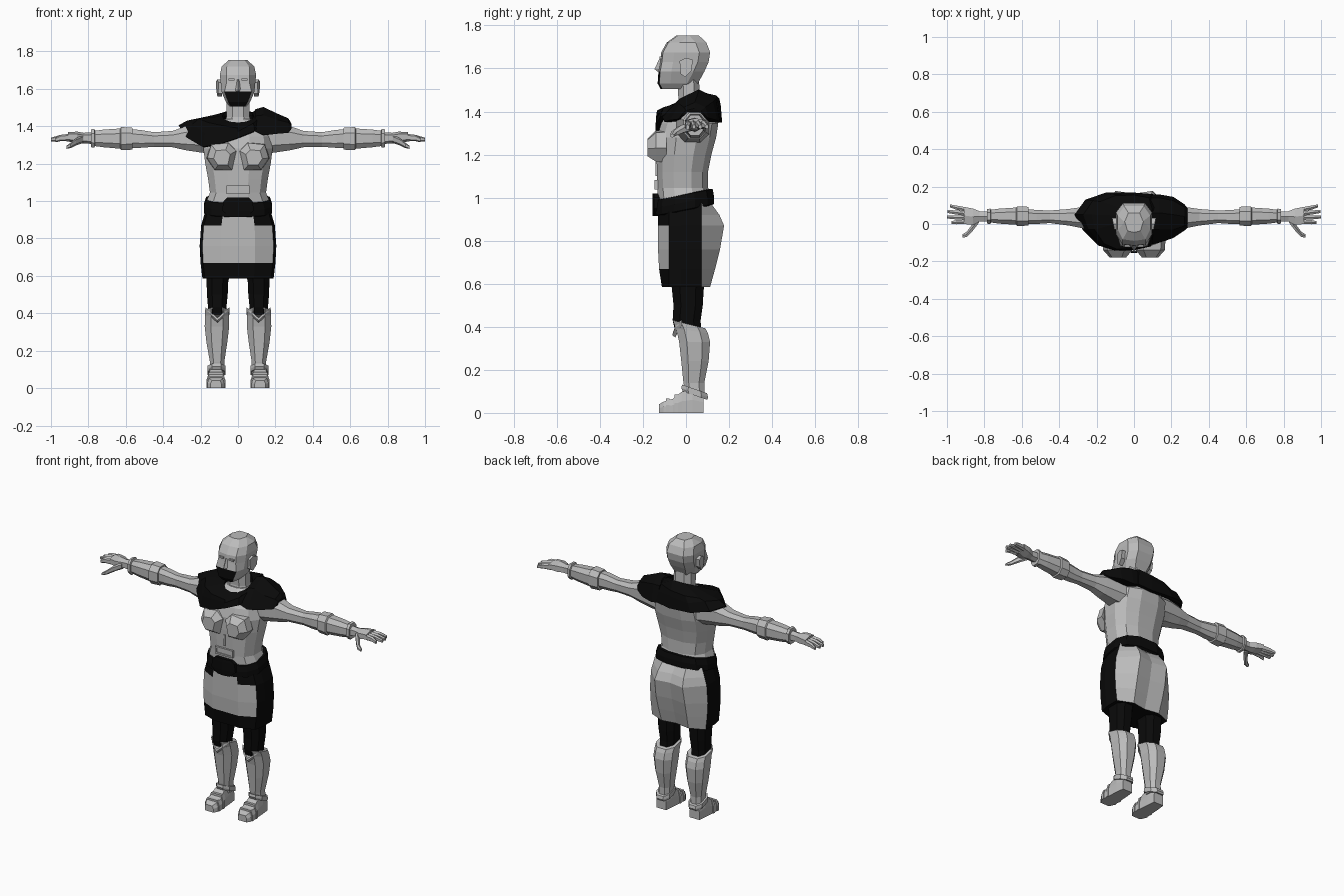
import bpy, bmesh, math
from mathutils import Vector


def material(name, value):
    m = bpy.data.materials.new(name)
    m.diffuse_color = (value, value, value, 1)
    return m


GREY = material("light_grey", 0.5)
BLACK = material("black_cloth", 0.003)


def loft(name, rings, mat=GREY, caps=True, rule=None):
    """Skin a list of closed rings; rule(centre, normal) picks black faces."""
    bm = bmesh.new()
    rows = [[bm.verts.new(p) for p in r] for r in rings]
    n = len(rows[0])
    for a, b in zip(rows, rows[1:]):
        for i in range(n):
            bm.faces.new((a[i], a[(i + 1) % n], b[(i + 1) % n], b[i]))
    if caps:
        bm.faces.new(rows[0][::-1])
        bm.faces.new(rows[-1])
    bmesh.ops.recalc_face_normals(bm, faces=bm.faces)
    me = bpy.data.meshes.new(name)
    me.materials.append(mat)
    if rule:
        me.materials.append(BLACK)
        for f in bm.faces:
            f.material_index = int(rule(f.calc_center_median(), f.normal))
    bm.to_mesh(me)
    bm.free()
    ob = bpy.data.objects.new(name, me)
    bpy.context.collection.objects.link(ob)
    return ob


def oval(n, power=0.8):
    """Unit rounded-square outline."""
    pts = []
    for i in range(n):
        a = 2 * math.pi * (i + 0.5) / n
        c, s = math.cos(a), math.sin(a)
        k = max(abs(c), abs(s))
        pts.append((math.copysign(abs(c) ** power, c), math.copysign(abs(s) ** power, s)))
    m = max(abs(p[0]) for p in pts)
    return [(x / m, y / m) for x, y in pts]


def zring(z, x0, x1, y0, y1, n=8, slope=0):
    cx, cy, rx, ry = (x0 + x1) / 2, (y0 + y1) / 2, (x1 - x0) / 2, (y1 - y0) / 2
    return [(cx + rx * u, cy + ry * v, z + slope * (cy + ry * v)) for u, v in oval(n)]


def xring(x, y0, y1, z0, z1, n=8):
    cy, cz, ry, rz = (y0 + y1) / 2, (z0 + z1) / 2, (y1 - y0) / 2, (z1 - z0) / 2
    return [(x, cy + ry * u, cz + rz * v) for u, v in oval(n)]


def half(points, z):
    """Close a half outline (first and last points on the centre line)."""
    return [(x, y, z) for x, y in points] + [(-x, y, z) for x, y in points[-2:0:-1]]


def box(name, x0, x1, y0, y1, z0, z1, mat=GREY):
    sq = [(x0, y0), (x1, y0), (x1, y1), (x0, y1)]
    return loft(name, [[(x, y, z) for x, y in sq] for z in (z0, z1)], mat)


# Head with a dark covering on the mouth and chin
head = []
for z, yf, yb, wf, w in [(1.505, -.118, .03, .036, .045), (1.53, -.132, .055, .052, .065),
                         (1.585, -.128, .085, .072, .088), (1.63, -.12, .105, .062, .092),
                         (1.675, -.115, .112, .062, .097), (1.72, -.09, .095, .06, .087),
                         (1.753, -.045, .06, .035, .05)]:
    head.append(half([(0, yf), (wf, yf + .008), (w, yf + .06), (w, yb - .05), (w * .6, yb), (0, yb)], z))
loft("head", head, rule=lambda c, n: c.z < 1.58 and c.y < -.1 and n.y < -.5)
loft("neck", [zring(1.38, -.075, .075, -.05, .08), zring(1.45, -.062, .062, -.035, .065),
              zring(1.56, -.06, .06, -.04, .06)])
loft("nose", [half([(0, -.132), (.016, -.12), (0, -.11)], 1.585),
              half([(0, -.146), (.016, -.12), (0, -.11)], 1.597),
              half([(0, -.122), (.008, -.113), (0, -.1)], 1.65)])
for s, side in ((1, "left"), (-1, "right")):
    # Ears and eyelids
    ear = [(-.03, 1.635), (.0, 1.65), (.032, 1.64), (.025, 1.59), (-.005, 1.56), (-.025, 1.575)]
    loft("ear_" + side, [[(s * .085, y, z) for y, z in ear],
                         [(s * (.105 + .2 * (y + .03)), y, z) for y, z in ear]])
    box("eyelid_" + side, min(s * .02, s * .052), max(s * .02, s * .052), -.124, -.112, 1.645, 1.655)

# Torso
loft("torso", [zring(z, -w, w, a, b, 12) for z, w, a, b in [
    (.96, .165, -.125, .115), (1.0, .168, -.13, .115), (1.045, .15, -.133, .103),
    (1.12, .16, -.135, .102), (1.2, .175, -.137, .118), (1.28, .185, -.135, .14),
    (1.345, .175, -.115, .15), (1.4, .13, -.08, .125), (1.44, .07, -.045, .075)]])
# Chest plates
for s, side in ((1, "left"), (-1, "right")):
    outline = [(.006, 1.27), (.05, 1.315), (.145, 1.305), (.168, 1.23), (.125, 1.165), (.03, 1.165)]
    rings = []
    for y, k in ((-.09, 1), (-.14, .96), (-.178, .55)):
        rings.append([(s * (.085 + (x - .085) * k), y, 1.225 + (z - 1.225) * k) for x, z in outline])
    loft("chest_plate_" + side, rings)
# Buckle frame
for z in (1.042, 1.078):
    box("buckle_bar", -.062, .062, -.146, -.125, z - .005, z + .005)
for x in (-.057, .057):
    box("buckle_side", x - .005, x + .005, -.146, -.125, 1.042, 1.078)
box("buckle_plate", -.055, .055, -.14, -.12, 1.045, 1.075)
box("stomach_ridge", -.006, .006, -.142, -.12, 1.1, 1.17)

# Skirt with pale front and back panels on dark cloth
skirt = []
for z, w, yf, yb in [(.585, .19, -.112, .112), (.668, .2, -.125, .135), (.76, .205, -.13, .158),
                     (.87, .197, -.13, .177), (.92, .182, -.13, .155), (.975, .165, -.125, .115)]:
    skirt.append(half([(0, yf), (.45 * w, yf), (.93 * w, -.08), (w, -.02), (w, .072),
                       (.5 * w, yb), (0, yb - .015)], z))


def skirt_rule(c, n):
    front = c.y < -.09 and .668 < c.z < .92 and not (c.z > .88 and abs(c.x) > .1)
    back = c.y > .08 and c.z < .95
    return not (front or back)


loft("skirt", skirt, rule=skirt_rule)
loft("belt", [zring(z, -w, w, a, b, 12, .2) for z, w, a, b in [
    (.94, .172, -.13, .12), (.945, .183, -.14, .13), (.98, .182, -.142, .13),
    (1.015, .17, -.138, .124), (1.018, .155, -.12, .11)]], BLACK)
loft("belt_knot", [half([(0, -.155), (w, -.148), (w, -.11), (0, -.1)], z)
                   for z, w in ((.915, .045), (.95, .085), (1.0, .078), (1.02, .055))], BLACK)

for s, side in ((1, "left"), (-1, "right")):
    def mirror(rings):
        return [[(s * x, y, z) for x, y, z in r] for r in rings]

    # Dark trousers
    loft("trouser_leg_" + side, mirror([zring(z, a, b, c, d) for z, a, b, c, d in [
        (.72, .015, .18, -.08, .1), (.57, .052, .168, -.065, .082), (.5, .055, .166, -.058, .078),
        (.43, .062, .16, -.062, .068), (.38, .065, .16, -.05, .07)]]), BLACK)
    # Shin guard with a lip at the knee and a cuff at the ankle
    loft("shin_guard_" + side, mirror([zring(z, a, b, c, d, 8, k) for z, a, b, c, d, k in [
        (.075, .075, .152, .0, .085, 0), (.14, .073, .15, -.012, .085, 0), (.24, .058, .168, -.022, .105, 0),
        (.33, .047, .178, -.032, .112, 0), (.385, .048, .176, -.045, .102, -.15),
        (.415, .046, .176, -.06, .09, -.25)]]))
    loft("knee_lip_" + side, mirror([[(.11 + x, y, z + .9 * abs(x)) for x, y in
         ((-.064, -.02), (-.035, yf + .012), (0, yf), (.035, yf + .012), (.064, -.02), (0, .0))]
         for z, yf in ((.35, -.05), (.362, -.064), (.375, -.06))]))
    loft("ankle_cuff_" + side, mirror([zring(z, .068, .162, a, b, 8, -.35) for z, a, b in [
        (.095, -.015, .098), (.108, -.022, .103), (.125, -.018, .098)]]))
    # Foot
    foot = []
    for y, b, t, h in [(-.125, .03, .022, .04), (-.105, .044, .034, .052), (-.06, .047, .038, .066),
                       (-.02, .043, .032, .098), (.03, .04, .034, .11), (.082, .034, .026, .09)]:
        foot.append([(.118 - b, y, 0), (.118 + b, y, 0), (.118 + b, y, h * .55),
                     (.118 + t, y, h), (.118 - t, y, h), (.118 - b, y, h * .55)])
    loft("foot_" + side, mirror(foot))
    for y, h in ((-.085, .066), (-.045, .085)):
        loft("foot_strap_" + side, mirror([[(.068, v, .0), (.168, v, .0), (.168, v, h * .55),
             (.155, v, h), (.081, v, h), (.068, v, h * .55)] for v in (y - .008, y + .008)]))

    # Arm, forearm guard and wrist
    loft("arm_" + side, mirror([xring(x, a, b, c, d) for x, a, b, c, d in [
        (.12, -.05, .11, 1.25, 1.41), (.2, -.04, .1, 1.26, 1.415), (.28, -.022, .09, 1.272, 1.4),
        (.35, -.008, .08, 1.288, 1.375), (.45, .005, .072, 1.29, 1.368), (.52, .0, .075, 1.285, 1.38),
        (.58, .0, .08, 1.285, 1.385)]]))
    loft("forearm_guard_" + side, mirror([xring(x, a, b, c, d) for x, a, b, c, d in [
        (.565, -.008, .092, 1.275, 1.392), (.625, -.012, .094, 1.272, 1.396), (.63, -.004, .088, 1.28, 1.388),
        (.72, .002, .082, 1.288, 1.382), (.765, .008, .076, 1.294, 1.376), (.768, .0, .082, 1.286, 1.386),
        (.785, .002, .08, 1.288, 1.384)]]))
    loft("palm_" + side, mirror([xring(x, a, b, c, d, 6) for x, a, b, c, d in [
        (.77, .012, .068, 1.308, 1.365), (.825, .014, .068, 1.312, 1.362), (.86, -.005, .082, 1.312, 1.368),
        (.91, .0, .092, 1.322, 1.366)]]))
    # Fingers and thumb
    for i in range(4):
        y, tip = .012 + .022 * i, (.975, 1.0, .998, .985)[i]
        v = y + .008 * (i - .6)
        loft("finger_" + side, mirror([xring(.9, y - .012, y + .012, 1.322, 1.358, 6),
             xring(.95, (y + v) / 2 - .011, (y + v) / 2 + .011, 1.322, 1.352, 6),
             xring(tip, v - .008, v + .008, 1.32 - .004 * (i == 0), 1.338, 6)]))
    loft("thumb_" + side, mirror([xring(.83, .005, .045, 1.312, 1.35, 6), xring(.865, -.04, -.002, 1.3, 1.335, 6),
                                  xring(.895, -.07, -.042, 1.285, 1.31, 6), xring(.918, -.072, -.055, 1.28, 1.295, 6)]))

# Draped scarf: neckline, fold, outer hem
inner = [(.085 * -math.sin(a), .005 - .08 * math.cos(a), 1.455 - .035 * math.cos(a))
         for a in [math.tau * i / 12 for i in range(12)]]
fold = [(0, -.13, 1.39), (-.09, -.135, 1.405), (-.16, -.105, 1.42), (-.21, -.03, 1.44), (-.225, .05, 1.44),
        (-.18, .12, 1.445), (-.1, .152, 1.45), (0, .155, 1.46), (.08, .14, 1.475), (.1, .07, 1.49),
        (.1, 0, 1.46), (.075, -.09, 1.415)]
hem = [(.0, -.14, 1.338), (-.1, -.143, 1.305), (-.19, -.115, 1.29), (-.275, -.03, 1.34), (-.318, .05, 1.405),
       (-.26, .13, 1.385), (-.15, .168, 1.36), (0, .168, 1.35), (.1, .16, 1.36), (.13, .08, 1.43),
       (.13, -.03, 1.42), (.09, -.12, 1.375)]
ruffle = [tuple(Vector(f).lerp(Vector(h), .5) + Vector((0, 0, .022 if i % 2 else .008)))
          for i, (f, h) in enumerate(zip(fold, hem))]
scarf = loft("scarf", [inner, fold, ruffle, hem], BLACK, caps=False)
thick = scarf.modifiers.new("cloth", "SOLIDIFY")
thick.thickness = .02
thick.offset = -1

# Scarf end bunched over one shoulder
loft("scarf_shoulder", [[(x, y, z) for y, z in r] for x, r in [
    (.09, [(-.11, 1.375), (-.03, 1.455), (.06, 1.49), (.14, 1.46), (.158, 1.36)]),
    (.135, [(-.1, 1.352), (-.03, 1.46), (.06, 1.503), (.14, 1.46), (.158, 1.35)]),
    (.21, [(-.075, 1.36), (-.03, 1.435), (.05, 1.468), (.125, 1.445), (.145, 1.36)]),
    (.27, [(-.035, 1.365), (-.01, 1.42), (.04, 1.442), (.09, 1.42), (.105, 1.37)]),
    (.285, [(-.02, 1.385), (0, 1.405), (.04, 1.415), (.07, 1.405), (.085, 1.385)])]], BLACK)
